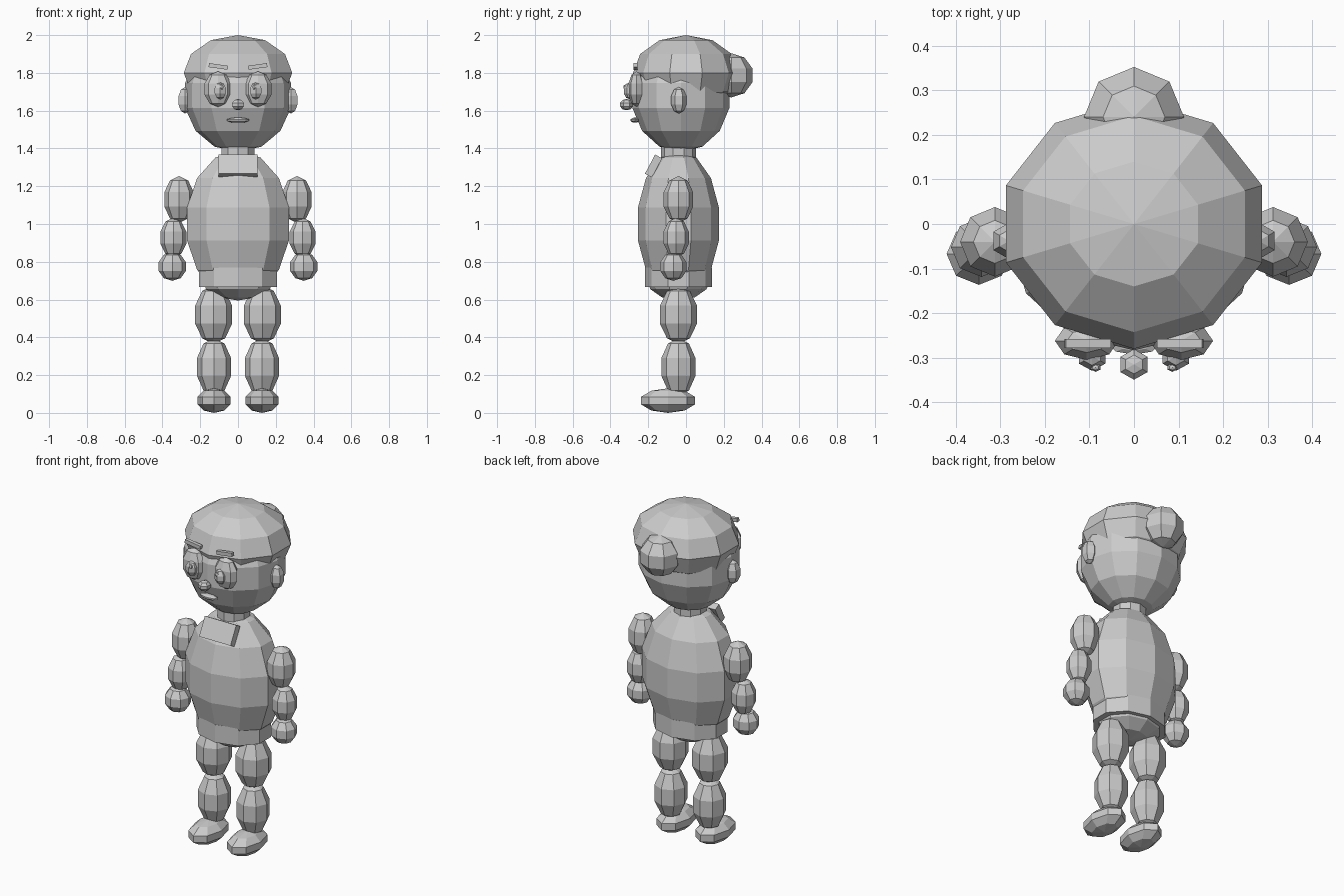
import bpy, bmesh, math
from mathutils import Matrix, Euler

cube = bpy.data.objects.get("Cube")
if cube:
    bpy.data.objects.remove(cube, do_unlink=True)

# One plain clay colour for everything
GREY = (0.6, 0.6, 0.6, 1.0)
clay = bpy.data.materials.new("clay_grey")
clay.use_nodes = True
clay.diffuse_color = GREY
clay.node_tree.nodes["Principled BSDF"].inputs["Base Color"].default_value = GREY


def finish(name, bm, loc, size, rot=(0, 0, 0)):
    """Scale, turn and place the mesh, then link it as a flat-shaded object."""
    scale = Matrix.Diagonal((*size, 1))
    bm.transform(Matrix.Translation(loc) @ Euler(rot).to_matrix().to_4x4() @ scale)
    mesh = bpy.data.meshes.new(name)
    bm.to_mesh(mesh)
    bm.free()
    mesh.materials.append(clay)
    obj = bpy.data.objects.new(name, mesh)
    bpy.context.collection.objects.link(obj)


def ball(name, loc, size, segments=8, rings=5):
    """Ellipsoid with radii `size` and a vertex column facing the front."""
    bm = bmesh.new()
    bmesh.ops.create_uvsphere(bm, u_segments=segments, v_segments=rings, radius=1)
    bm.verts.ensure_lookup_table()
    # Turn so that one column of vertices lies on the y axis
    v = max(bm.verts, key=lambda p: math.hypot(p.co.x, p.co.y))
    turn = math.pi / 2 - math.atan2(v.co.y, v.co.x)
    bm.transform(Matrix.Rotation(turn, 4, 'Z'))
    finish(name, bm, loc, size)


def box(name, loc, size, rot=(0, 0, 0)):
    bm = bmesh.new()
    bmesh.ops.create_cube(bm, size=1)
    finish(name, bm, loc, size, rot)


def drum(name, loc, size, segments=10):
    """Closed cylinder: size is (x radius, y radius, height)."""
    bm = bmesh.new()
    bmesh.ops.create_cone(bm, cap_ends=True, segments=segments,
                          radius1=1, radius2=1, depth=1)
    v = next(iter(bm.verts))
    turn = math.pi / 2 - math.atan2(v.co.y, v.co.x)
    bm.transform(Matrix.Rotation(turn, 4, 'Z'))
    finish(name, bm, loc, size)


# Head, hair and bun
ball("head", (0, -0.027, 1.68), (0.287, 0.263, 0.30), 12, 7)
ball("hair", (0, 0, 1.80), (0.302, 0.28, 0.20), 10, 6)
ball("hair_bun", (0, 0.24, 1.787), (0.118, 0.118, 0.117))

# Face centre
ball("nose", (0, -0.315, 1.632), (0.037, 0.036, 0.03), 6, 5)
ball("mouth", (0, -0.27, 1.55), (0.061, 0.024, 0.014))

# Neck, collar, torso, hips
drum("neck", (0, -0.04, 1.36), (0.092, 0.092, 0.12))
box("collar", (0, -0.172, 1.307), (0.206, 0.042, 0.115), (math.radians(-28), 0, 0))
ball("torso", (0, -0.04, 1.0), (0.291, 0.22, 0.39), 10, 7)
drum("belt", (0, -0.04, 0.718), (0.218, 0.177, 0.105))
ball("hips", (0, -0.04, 0.715), (0.205, 0.172, 0.12), 10, 6)

# Paired ball parts: name, centre, radii, segments (left side at +x)
PAIRS = [
    ("ear", (0.28, -0.038, 1.655), (0.043, 0.043, 0.07), 6),
    ("eye", (0.106, -0.262, 1.714), (0.075, 0.045, 0.094), 8),
    ("pupil", (0.094, -0.297, 1.705), (0.036, 0.034, 0.045), 6),
    ("eye_highlight", (0.086, -0.322, 1.725), (0.013, 0.01, 0.013), 6),
    ("upper_arm", (0.312, -0.04, 1.13), (0.082, 0.082, 0.124), 8),
    ("forearm", (0.342, -0.052, 0.928), (0.072, 0.070, 0.105), 8),
    ("hand", (0.348, -0.067, 0.775), (0.076, 0.073, 0.076), 8),
    ("thigh", (0.129, -0.04, 0.52), (0.103, 0.103, 0.155), 8),
    ("shin", (0.127, -0.04, 0.243), (0.095, 0.095, 0.153), 8),
    ("foot", (0.127, -0.095, 0.065), (0.092, 0.15, 0.065), 8),
]
for side, s in (("left", 1), ("right", -1)):
    for part, (x, y, z), size, segments in PAIRS:
        ball(f"{side}_{part}", (s * x, y, z), size, segments)
    # Slanted eyebrow, outer end raised
    box(f"{side}_eyebrow", (s * 0.104, -0.268, 1.834), (0.102, 0.021, 0.021),
        (0, -s * math.radians(8), 0))
